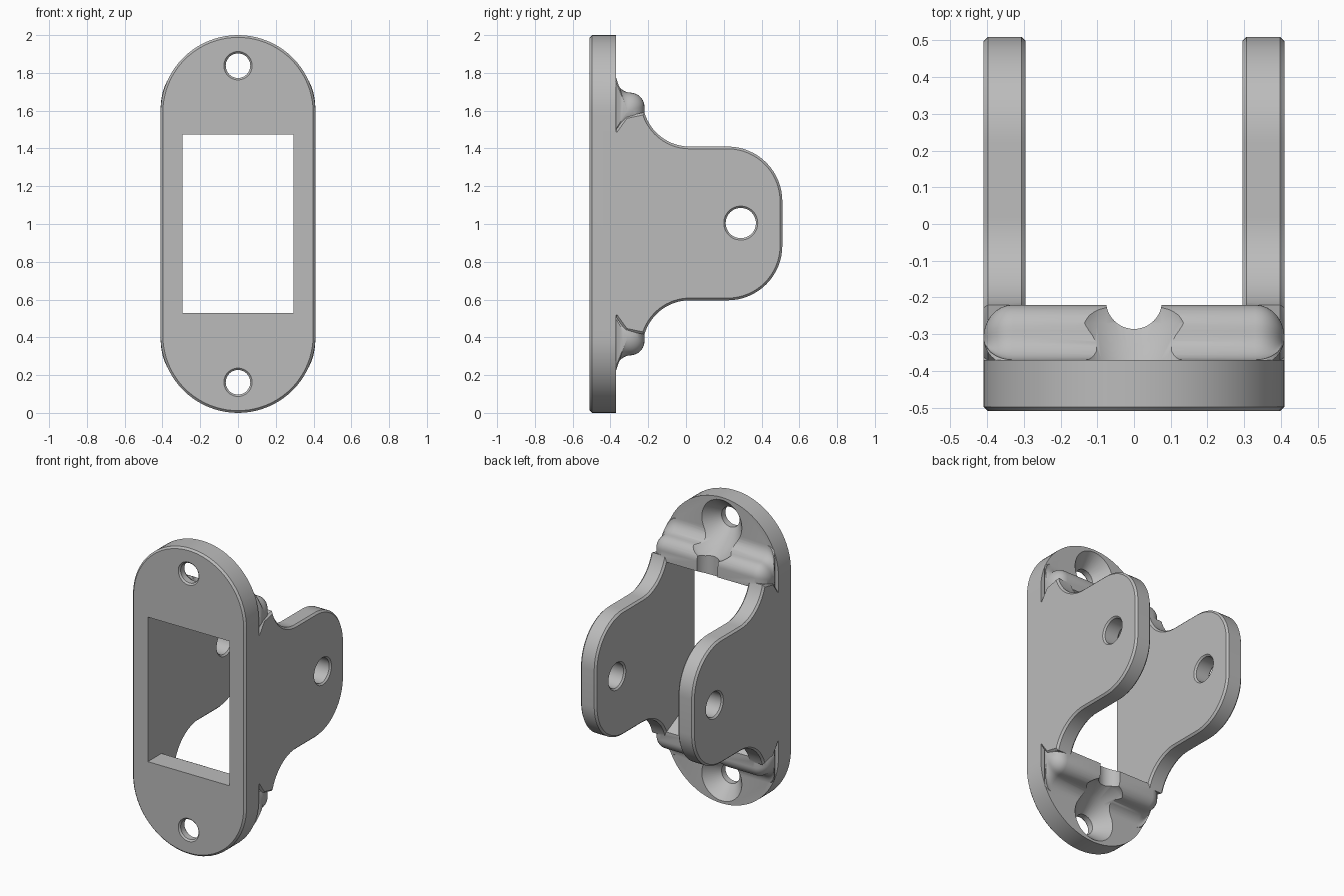
import bpy, bmesh
from math import sin, cos, pi, sqrt, radians

cube = bpy.data.objects.get("Cube")
if cube:
    bpy.data.objects.remove(cube)

MID = 1.0            # mirror height of top and bottom halves
HALF_W = 0.41        # outer half width
ARM_IN = 0.295       # inner face of the arms, also the window edge
FRONT, BACK = -0.51, -0.37


def arc(cx, cy, r, a0, a1, n):
    return [(cx + r * cos(radians(a0 + (a1 - a0) * i / n)),
             cy + r * sin(radians(a0 + (a1 - a0) * i / n))) for i in range(n + 1)]


def circle(cx, cy, r, n=48):
    return arc(cx, cy, r, 0, 360, n)[:-1]


def place(p, t, axis):
    u, v = p
    return {"x": (t, u, v), "y": (u, t, v), "z": (u, v, t)}[axis]


def loft(name, sections, axis, chamfer=0, caps=(0, 1)):
    """Skin a list of (outline, position) sections along an axis."""
    bm = bmesh.new()
    rings = [[bm.verts.new(place(p, t, axis)) for p in pts] for pts, t in sections]
    n = len(rings[0])
    for a, b in zip(rings, rings[1:]):
        for i in range(n):
            bm.faces.new((a[i], a[(i + 1) % n], b[(i + 1) % n], b[i]))
    ends = [bm.faces.new(rings[0]), bm.faces.new(rings[-1])]
    bmesh.ops.recalc_face_normals(bm, faces=bm.faces)
    if chamfer:
        edges = [e for c in caps for e in ends[c].edges]
        bmesh.ops.bevel(bm, geom=edges, offset=chamfer, segments=1,
                        affect='EDGES', clamp_overlap=True)
    mesh = bpy.data.meshes.new(name)
    bm.to_mesh(mesh)
    bm.free()
    obj = bpy.data.objects.new(name, mesh)
    bpy.context.collection.objects.link(obj)
    return obj


def prism(name, outline, a, b, axis, **kw):
    return loft(name, [(outline, a), (outline, b)], axis, **kw)


def combine(obj, other, operation):
    """Apply a boolean and discard the operand."""
    mod = obj.modifiers.new("combine", 'BOOLEAN')
    mod.operation, mod.object, mod.solver = operation, other, 'EXACT'
    bpy.context.view_layer.objects.active = obj
    bpy.ops.object.modifier_apply(modifier=mod.name)
    bpy.data.objects.remove(other)


# Mounting plate with rounded ends and a rectangular window
stadium = (arc(0, 2 - HALF_W, HALF_W, 0, 180, 40)
           + arc(0, HALF_W, HALF_W, 180, 360, 40))
bracket = prism("bracket", stadium, FRONT, BACK, "y", chamfer=0.012, caps=(0,))
window = [(-ARM_IN, 0.53), (ARM_IN, 0.53), (ARM_IN, 1.475), (-ARM_IN, 1.475)]
combine(bracket, prism("window_cutter", window, -0.6, -0.3, "y"), 'DIFFERENCE')

# Side arms: flared root, rounded free end, pivot hole
upper = ([(-0.45, 1.5), (-0.37, 1.5), (-0.32, 1.57)]
         + arc(0.02, 1.66, 0.25, 196, 270, 16)
         + arc(0.22, 1.12, 0.29, 90, 0, 16))
arm_outline = upper + [(y, 2.006 * MID - z) for y, z in reversed(upper)]
for side, name in ((-1, "right_arm"), (1, "left_arm")):
    arm = prism(name, arm_outline, side * ARM_IN, side * HALF_W, "x", chamfer=0.012)
    hole = [(circle(0.29, 1.005, r), side * x) for r, x in
            ((0.1, ARM_IN - 0.01), (0.08, ARM_IN + 0.01),
             (0.08, HALF_W - 0.01), (0.1, HALF_W + 0.01))]
    combine(arm, loft("pivot_cutter", hole, "x"), 'DIFFERENCE')
    combine(bracket, arm, 'UNION')

# Ridges bridging the arms above and below the window, with domed ends
ridge_outline = ([(-0.385, 1.79)] + arc(-0.29, 1.775, 0.08, 180, 270, 8)
                 + arc(-0.295, 1.62, 0.075, 85, 0, 10)
                 + [(-0.22, 1.555), (-0.37, 1.48), (-0.385, 1.48)])
core_y, core_z, dome = -0.31, 1.6, 0.08
for sign, name in ((1, "upper_ridge"), (-1, "lower_ridge")):
    def flip(z):
        return MID + sign * (z - MID)

    steps = [dome * sin(radians(a)) for a in range(0, 86, 12)]
    xs = [-(HALF_W - dome) - s for s in reversed(steps)] + [HALF_W - dome + s for s in steps]
    sections = []
    for x in xs:
        k = sqrt(1 - (max(0, abs(x) - HALF_W + dome) / dome) ** 2)
        sections.append(([(core_y + k * (y - core_y), flip(core_z + k * (z - core_z)))
                          for y, z in ridge_outline], x))
    combine(bracket, loft(name, sections, "x"), 'UNION')

    # Screw hole, countersink and driver clearance
    screw = [(circle(0, flip(1.838), r), y) for r, y in
             ((0.085, FRONT - 0.01), (0.065, FRONT + 0.01), (0.065, -0.46),
              (0.145, BACK), (0.2, -0.27), (0.2, -0.1))]
    combine(bracket, loft("screw_cutter", screw, "y"), 'DIFFERENCE')
    notch = prism("notch_cutter", circle(0, -0.21, 0.076), flip(1.45), flip(1.8), "z")
    combine(bracket, notch, 'DIFFERENCE')

# Single grey finish
grey = bpy.data.materials.new("plain_grey")
grey.use_nodes = True
colour = (0.5, 0.5, 0.5, 1)
grey.diffuse_color = colour
grey.node_tree.nodes["Principled BSDF"].inputs["Base Color"].default_value = colour
bracket.data.materials.clear()
bracket.data.materials.append(grey)

bpy.ops.object.select_all(action='DESELECT')
bracket.select_set(True)
bpy.context.view_layer.objects.active = bracket
bpy.ops.object.shade_smooth_by_angle(angle=radians(30))
